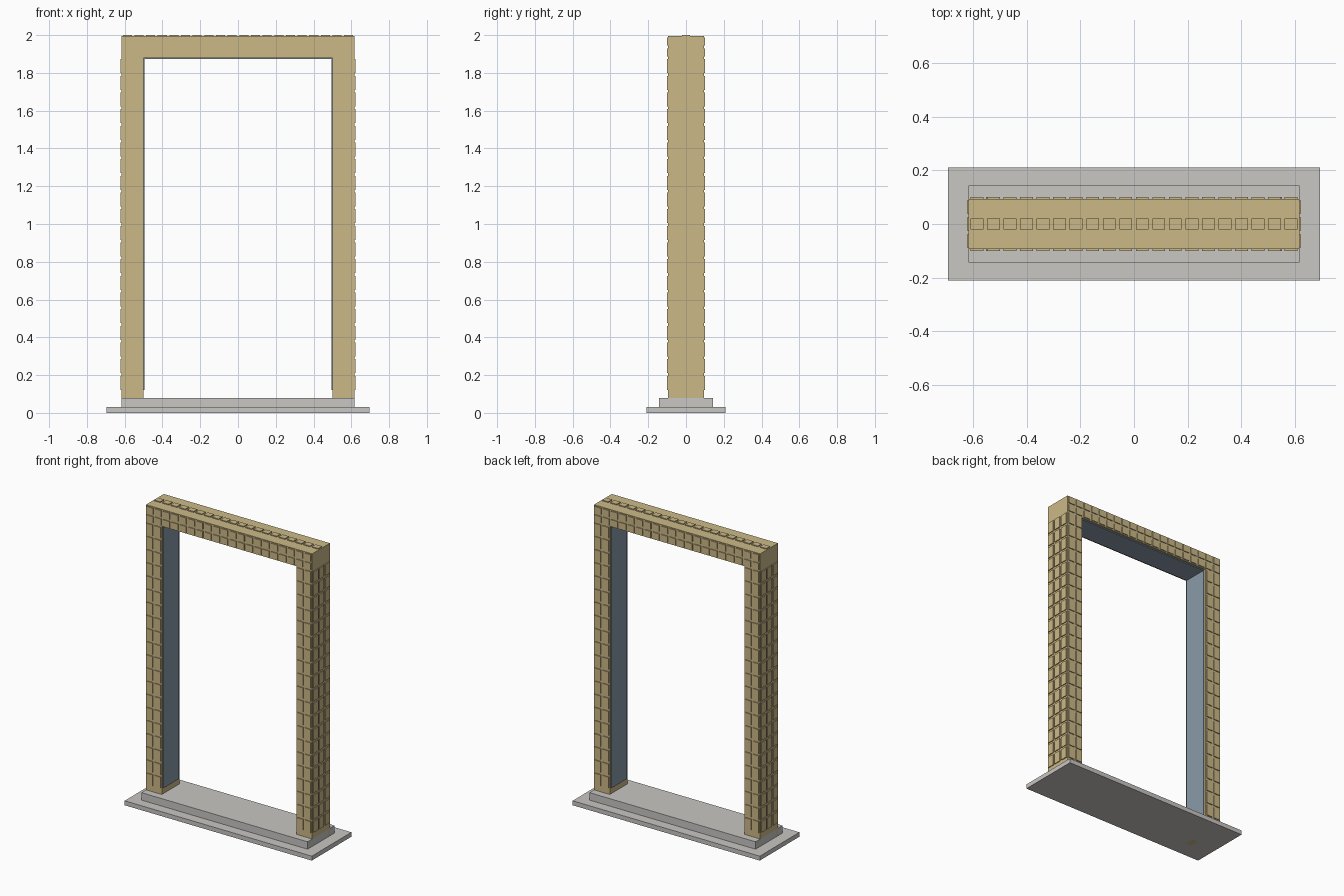
import bpy, bmesh
from mathutils import Vector

if "Cube" in bpy.data.objects:
    bpy.data.objects.remove(bpy.data.objects["Cube"])


def material(name, rgb):
    m = bpy.data.materials.new(name)
    m.diffuse_color = (*rgb, 1)
    m.use_nodes = True
    m.node_tree.nodes["Principled BSDF"].inputs["Base Color"].default_value = m.diffuse_color
    return m


GOLD = material("sandy gold", (0.60, 0.485, 0.245))
GREY = material("light stone grey", (0.58, 0.57, 0.545))
BLUE = material("slate blue", (0.254, 0.328, 0.397))


def boxes(name, mat, items):
    """One object made of boxes, each given as (low corner, high corner)."""
    bm = bmesh.new()
    for lo, hi in items:
        lo, hi = Vector(lo), Vector(hi)
        vs = bmesh.ops.create_cube(bm, size=1)["verts"]
        for v in vs:
            v.co = Vector(((lo[i] + hi[i]) / 2 + v.co[i] * (hi[i] - lo[i])) for i in range(3))
    me = bpy.data.meshes.new(name)
    bm.to_mesh(me)
    bm.free()
    me.materials.append(mat)
    ob = bpy.data.objects.new(name, me)
    bpy.context.collection.objects.link(ob)
    return ob


def cells(a, b, n, gap):
    """Split a..b into n spans separated by a gap."""
    p = (b - a) / n
    return [(a + i * p + gap / 2, a + (i + 1) * p - gap / 2) for i in range(n)]


W, IN, D, TOP, SOFFIT = 0.617, 0.5, 0.094, 1.994, 1.88
PROUD, GAP, SINK = 0.006, 0.014, 0.004

# stepped plinth
boxes("lower_step", GREY, [((-0.695, -0.21, 0), (0.695, 0.21, 0.03))])
boxes("upper_step", GREY, [((-W, -0.143, 0.03), (W, 0.143, 0.08))])

# frame
boxes("lintel", GOLD, [((-W, -D, SOFFIT), (W, D, TOP))])
columns = cells(-W, W, 20, GAP)
rows = cells(0.115, SOFFIT, 20, GAP)

for s, side in ((-1, "left"), (1, "right")):
    def span(a, b):
        return min(s * a, s * b), max(s * a, s * b)

    x0, x1 = span(IN, W)
    boxes(side + "_post", GOLD, [((x0, -D, 0), (x1, D, SOFFIT))])
    # tiles on the outer side, three columns
    o0, o1 = span(W - SINK, W + PROUD)
    boxes(side + "_outer_tiles", GOLD, [((o0, y0, z0), (o1, y1, z1))
          for y0, y1 in cells(-D, D, 3, GAP) for z0, z1 in rows])
    # lining of the opening
    l0, l1 = span(IN - 0.006, IN + SINK)
    boxes(side + "_lining", BLUE, [((l0, -0.082, 0.12), (l1, 0.082, SOFFIT))])

# tiles on the front and back faces
for s, face in ((-1, "front"), (1, "back")):
    y0, y1 = sorted((s * (D - SINK), s * (D + PROUD)))
    post = [((x0, y0, z0), (x1, y1, z1))
            for a, b in ((-W, -IN), (IN, W))
            for x0, x1 in cells(a, b, 2, GAP) for z0, z1 in rows]
    beam = [((x0, y0, z0), (x1, y1, z1))
            for x0, x1 in columns for z0, z1 in cells(SOFFIT, TOP, 2, GAP)]
    boxes(face + "_post_tiles", GOLD, post)
    boxes(face + "_lintel_tiles", GOLD, beam)

# row of tiles along the top, and the lining under the lintel
boxes("top_tiles", GOLD, [((x0, -0.02, TOP - SINK), (x1, 0.02, 2.0)) for x0, x1 in columns])
boxes("lintel_lining", BLUE, [((-IN, -0.082, SOFFIT - 0.006), (IN, 0.082, SOFFIT + SINK))])
